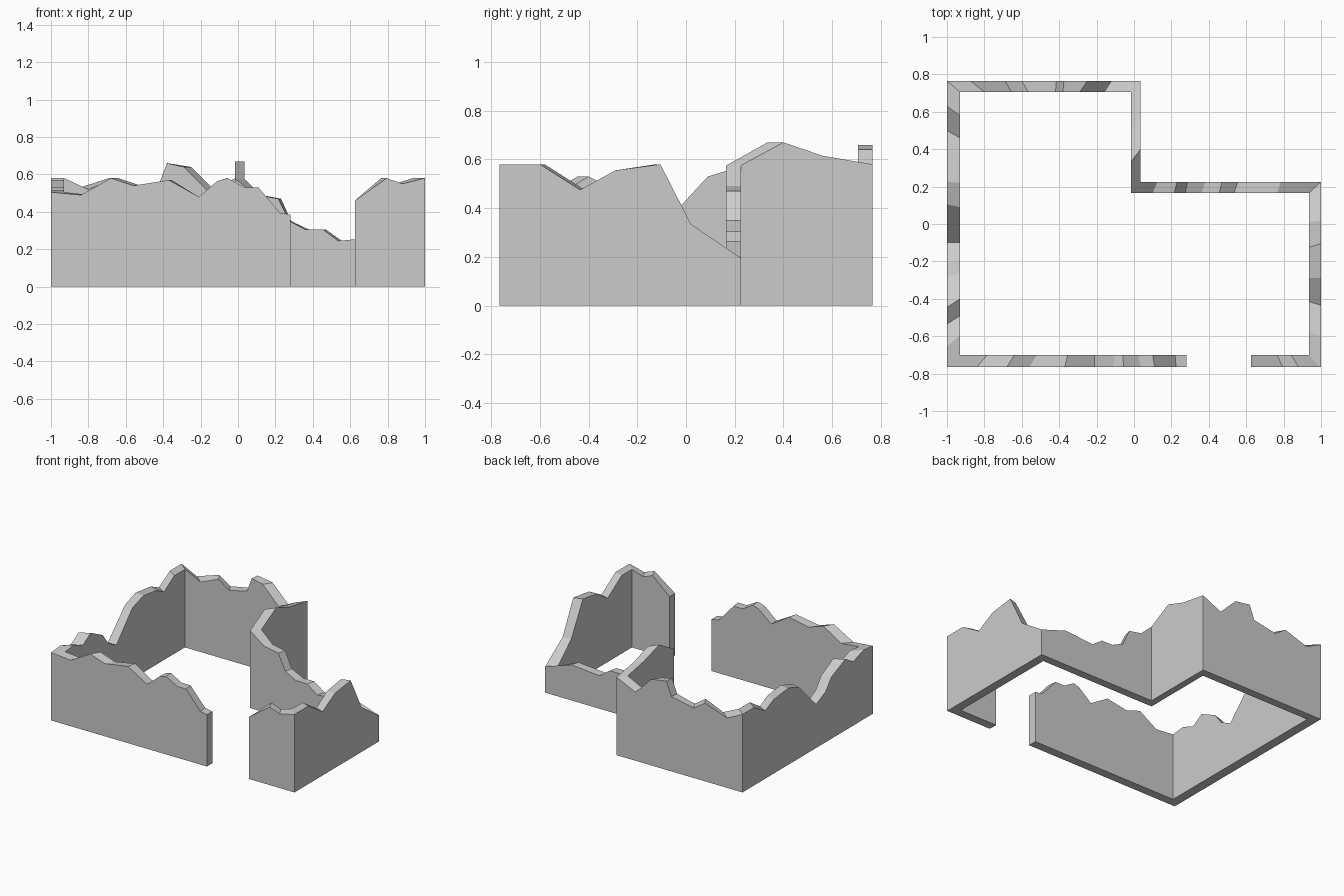
import bpy, bmesh

# Plan corners, outer and inner, clockwise from the left jamb of the front gap
OUTER = [(0.28, -0.765), (-1, -0.765), (-1, 0.765), (0.035, 0.765),
         (0.035, 0.225), (1, 0.225), (1, -0.765), (0.625, -0.765)]
INNER = [(0.28, -0.70), (-0.93, -0.70), (-0.93, 0.705), (-0.015, 0.705),
         (-0.015, 0.165), (0.935, 0.165), (0.935, -0.70), (0.625, -0.70)]
CORNER_Z = [0.385, 0.505, 0.58, 0.58, 0.575, 0.195, 0.58, 0.46]

# Broken crest of each wall: (outer position, inner position, height) along the wall
FRONT_LEFT = [(0.225, 0.22, 0.395), (0.11, 0.10, 0.53), (0.035, 0.025, 0.53),
              (-0.055, -0.06, 0.58), (-0.11, -0.105, 0.565), (-0.21, -0.21, 0.48),
              (-0.37, -0.355, 0.57), (-0.56, -0.52, 0.54), (-0.68, -0.64, 0.58),
              (-0.84, -0.785, 0.49)]
LEFT = [(-0.655, -0.595, 0.515), (-0.535, -0.49, 0.475), (-0.445, -0.40, 0.53),
        (-0.28, -0.26, 0.46), (-0.21, -0.195, 0.375), (-0.10, -0.10, 0.325),
        (0.105, 0.09, 0.53), (0.225, 0.22, 0.57), (0.40, 0.375, 0.55),
        (0.50, 0.46, 0.505), (0.63, 0.58, 0.58)]
BACK = [(-0.875, -0.80, 0.52), (-0.69, -0.655, 0.58), (-0.60, -0.565, 0.52),
        (-0.415, -0.42, 0.555), (-0.375, -0.38, 0.66), (-0.25, -0.29, 0.64),
        (-0.12, -0.16, 0.51)]
NOTCH_SIDE = [(0.56, 0.52, 0.615), (0.40, 0.335, 0.67)]
NOTCH_BACK = [(0.125, 0.10, 0.49), (0.23, 0.215, 0.47), (0.285, 0.275, 0.35),
              (0.38, 0.36, 0.305), (0.47, 0.455, 0.305), (0.555, 0.535, 0.245),
              (0.785, 0.765, 0.265)]
RIGHT = [(0.02, 0.01, 0.335), (-0.105, -0.125, 0.58), (-0.29, -0.29, 0.555),
         (-0.435, -0.415, 0.475), (-0.60, -0.58, 0.58)]
FRONT_RIGHT = [(0.88, 0.84, 0.55), (0.795, 0.765, 0.58)]
WALLS = [FRONT_LEFT, LEFT, BACK, NOTCH_SIDE, NOTCH_BACK, RIGHT, FRONT_RIGHT]


def along(a, b, s):
    """Point on the axis-aligned line a-b at running coordinate s."""
    return (s, a[1]) if abs(a[1] - b[1]) < 1e-6 else (a[0], s)


# Stations along the whole run, corners mitred
stations = []
for i, crest in enumerate(WALLS):
    stations.append((OUTER[i], INNER[i], CORNER_Z[i]))
    for so, si, z in crest:
        stations.append((along(OUTER[i], OUTER[i + 1], so),
                         along(INNER[i], INNER[i + 1], si), z))
stations.append((OUTER[-1], INNER[-1], CORNER_Z[-1]))

# Skin the stations into one closed wall
bm = bmesh.new()
rings = [[bm.verts.new((*o, 0)), bm.verts.new((*o, z)),
          bm.verts.new((*n, z)), bm.verts.new((*n, 0))] for o, n, z in stations]
for a, b in zip(rings, rings[1:]):
    for k in range(4):
        m = (k + 1) % 4
        bm.faces.new((a[k], a[m], b[m], b[k]))
bm.faces.new(rings[0])
bm.faces.new(rings[-1])
bmesh.ops.recalc_face_normals(bm, faces=bm.faces[:])

mesh = bpy.data.meshes.new("ruined_wall")
bm.to_mesh(mesh)
bm.free()
bpy.context.collection.objects.link(bpy.data.objects.new("ruined_wall", mesh))
